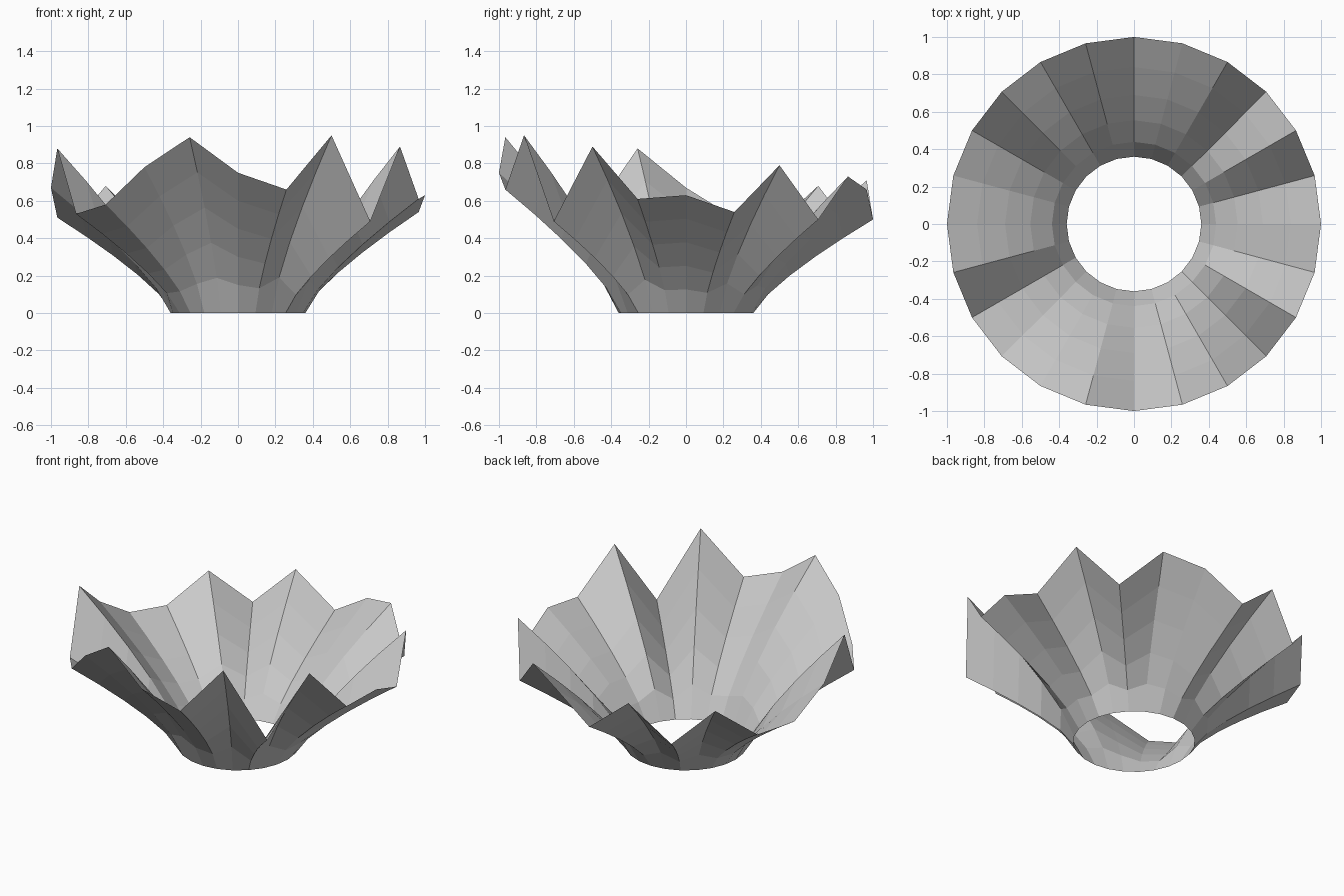
import bpy, bmesh, math

if "Cube" in bpy.data.objects:
    bpy.data.objects.remove(bpy.data.objects["Cube"])

# Rim height at every 15 degrees, counter-clockwise from +x
RIM = [0.63, 0.54, 0.79, 0.50, 0.73, 0.66, 0.50, 0.71, 0.47, 0.68, 0.49, 0.51,
       0.67, 0.88, 0.53, 0.58, 0.78, 0.94, 0.75, 0.66, 0.95, 0.49, 0.89, 0.61]
N = len(RIM)
BASE_R, STEPS = 0.36, 5

bm = bmesh.new()

# Flared rings: even height steps, radius widening outward
rings = []
for j in range(STEPS + 1):
    t = j / STEPS
    r = BASE_R + (1 - BASE_R) * t ** 1.3
    rings.append([bm.verts.new((r * math.cos(math.tau * i / N),
                                r * math.sin(math.tau * i / N), h * t))
                  for i, h in enumerate(RIM)])

# Skin between neighbouring rings, open at the top and bottom
for low, high in zip(rings, rings[1:]):
    for i in range(N):
        k = (i + 1) % N
        bm.faces.new((low[i], low[k], high[k], high[i]))

mesh = bpy.data.meshes.new("jagged_crown")
bm.to_mesh(mesh)
bm.free()
crown = bpy.data.objects.new("jagged_crown", mesh)
bpy.context.collection.objects.link(crown)
